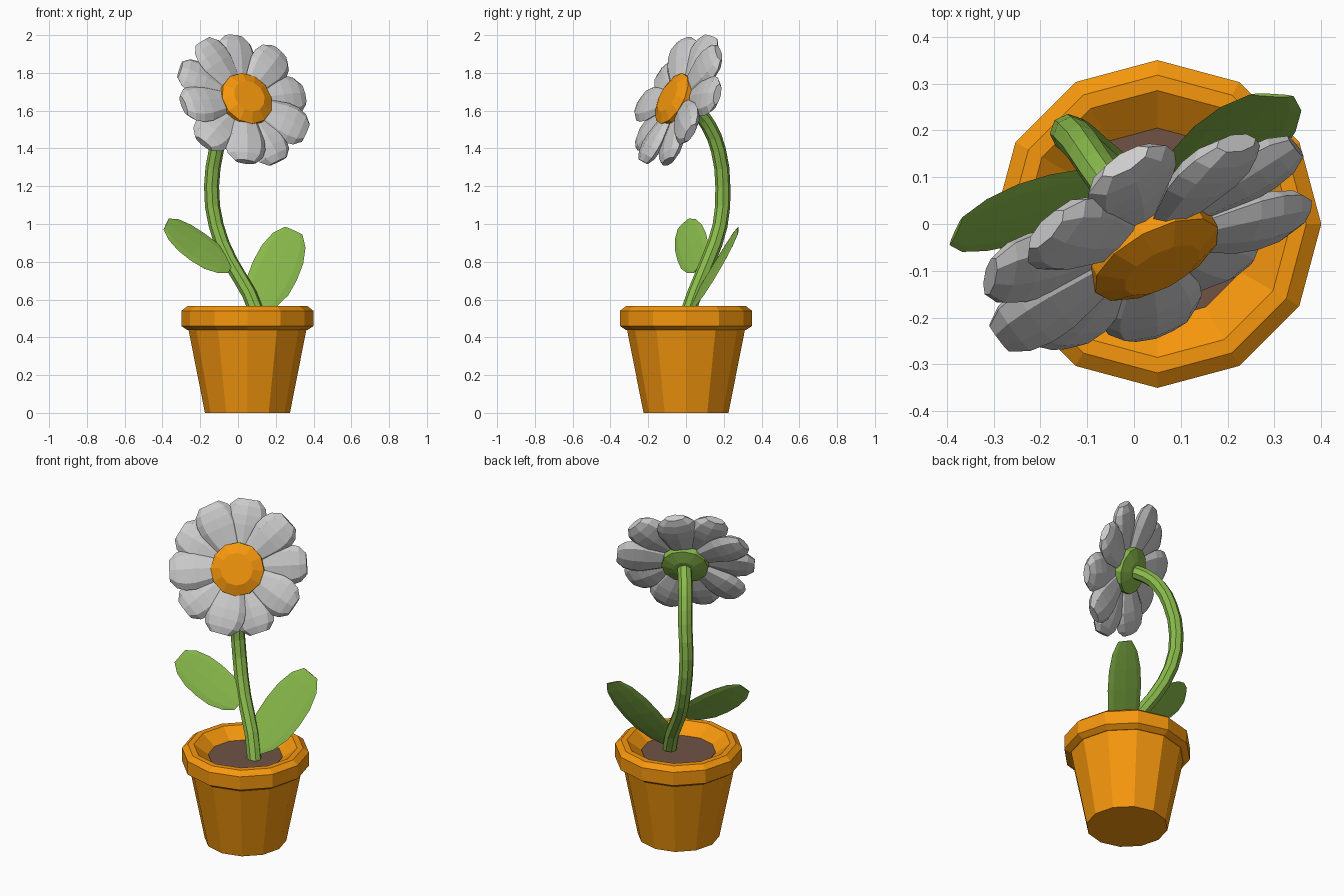
import bpy, bmesh
from math import sin, cos, pi, radians
from mathutils import Vector as V

if "Cube" in bpy.data.objects:
    bpy.data.objects.remove(bpy.data.objects["Cube"])


def material(name, rgb):
    m = bpy.data.materials.new(name)
    m.diffuse_color = (*rgb, 1)
    m.use_nodes = True
    m.node_tree.nodes["Principled BSDF"].inputs["Base Color"].default_value = m.diffuse_color
    return m


ORANGE = material("orange", (0.92, 0.31, 0.004))
GREEN = material("green", (0.25, 0.49, 0.07))
BROWN = material("brown", (0.16, 0.085, 0.06))


def finish(name, bm, mat=None):
    bmesh.ops.recalc_face_normals(bm, faces=bm.faces)
    me = bpy.data.meshes.new(name)
    bm.to_mesh(me)
    bm.free()
    ob = bpy.data.objects.new(name, me)
    bpy.context.collection.objects.link(ob)
    if mat:
        me.materials.append(mat)
    return ob


def loft(name, rings, mat=None):
    """Skin a list of equally sized point rings and cap both ends."""
    bm = bmesh.new()
    rows = [[bm.verts.new(p) for p in ring] for ring in rings]
    n = len(rows[0])
    for a, b in zip(rows, rows[1:]):
        for i in range(n):
            j = (i + 1) % n
            bm.faces.new((a[i], a[j], b[j], b[i]))
    bm.faces.new(rows[0])
    bm.faces.new(rows[-1])
    return finish(name, bm, mat)


def lathe(name, profile, mat, centre, x, y, z, n=12):
    """Revolve (radius, height) pairs around the z axis of the given frame."""
    return loft(name, [[centre + z * h + (x * cos(2 * pi * i / n) + y * sin(2 * pi * i / n)) * r
                        for i in range(n)] for r, h in profile], mat)


def blade(name, start, end, width, thick, stations, bend=0, mat=None, n=8):
    """Petal or leaf: lens section along an axis; stations are (t, scale)."""
    normal = (end - start).cross(width).normalized()
    rings = []
    for t, s in stations:
        c = start.lerp(end, t) + normal * bend * sin(pi * t)
        rings.append([c + width * s * cos(2 * pi * i / n)
                      + normal * thick * max(s, 0.4) * sin(2 * pi * i / n) for i in range(n)])
    return loft(name, rings, mat)


X, Y, Z = V((1, 0, 0)), V((0, 1, 0)), V((0, 0, 1))

# Pot with rim, and the soil inside it
pot_at = V((0.05, 0, 0))
lathe("pot", [(0.225, 0), (0.312, 0.44), (0.32, 0.44), (0.35, 0.46), (0.35, 0.54), (0.318, 0.565),
              (0.285, 0.565), (0.245, 0.535), (0.205, 0.505)], ORANGE, pot_at, X, Y, Z)
lathe("soil", [(0.205, 0.49), (0.205, 0.508)], BROWN, pot_at, X, Y, Z)

# Flower head frame: facing front right and upwards
az, el = radians(28), radians(25)
N = V((sin(az) * cos(el), -cos(az) * cos(el), sin(el)))
R = V((cos(az), sin(az), 0))
U = N.cross(R)
head = V((0.028, -0.038, 1.657))

# Stem
path = [(0.12, -0.01, 0.47), (0.06, 0.045, 0.63), (-0.04, 0.115, 0.80), (-0.115, 0.18, 0.99),
        (-0.14, 0.195, 1.2), (-0.115, 0.172, 1.39), (-0.08, 0.12, 1.52), (-0.04, 0.065, 1.59),
        (0.01, 0.0, 1.635)]
cu = bpy.data.curves.new("stem_path", "CURVE")
cu.dimensions = "3D"
cu.bevel_depth, cu.bevel_resolution, cu.use_fill_caps = 0.04, 2, True
cu.resolution_u = 2
sp = cu.splines.new("BEZIER")
sp.bezier_points.add(len(path) - 1)
for bp, p in zip(sp.bezier_points, path):
    bp.co = p
    bp.handle_left_type = bp.handle_right_type = "AUTO"
tmp = bpy.data.objects.new("stem_path", cu)
bpy.context.collection.objects.link(tmp)
bpy.context.view_layer.update()
me = bpy.data.meshes.new_from_object(tmp.evaluated_get(bpy.context.evaluated_depsgraph_get()))
bpy.data.objects.remove(tmp)
me.materials.clear()
me.materials.append(GREEN)
me.polygons.foreach_set("use_smooth", [False] * len(me.polygons))
bpy.context.collection.objects.link(bpy.data.objects.new("stem", me))

# Leaves
LEAF = [(0, 0.35), (0.12, 0.7), (0.3, 0.95), (0.5, 1), (0.7, 0.95), (0.88, 0.75), (1, 0.4)]
blade("left_leaf", V((-0.04, 0.065, 0.765)), V((-0.38, -0.015, 1.0)),
      V((0.035, 0.075, 0.073)), 0.009, LEAF, 0.008, GREEN)
blade("right_leaf", V((0.10, 0.02, 0.55)), V((0.295, 0.275, 0.965)),
      V((0.115, -0.005, -0.052)), 0.009, LEAF, 0.005, GREEN)

# Petals, alternating between a front and a back layer
PETAL = [(0, 0.4), (0.3, 0.72), (0.55, 0.97), (0.72, 1), (0.88, 0.87), (1, 0.52)]
for i, deg in enumerate((84, 118, 151, 186, 221, 258, 291, 328, 6, 45)):
    a = radians(deg)
    d = R * cos(a) + U * sin(a)
    side = N.cross(d)
    lift = N * (0.018 if i % 2 else -0.016)
    blade(f"petal_{i + 1}", head + lift * 0.5 + d * 0.06, head + lift + d * 0.378,
          (side * cos(0.12) + N * sin(0.12)) * 0.113, 0.042, PETAL)

# Flower centre and the green cup behind it
lathe("flower_centre", [(0.12, -0.01), (0.148, 0.01), (0.148, 0.042), (0.09, 0.07)],
      ORANGE, head + N * 0.006 - Z * 0.012, R, U, N)
lathe("sepal_cup", [(0.06, -0.07), (0.13, -0.05), (0.13, -0.01)], GREEN, head, R, U, N)
